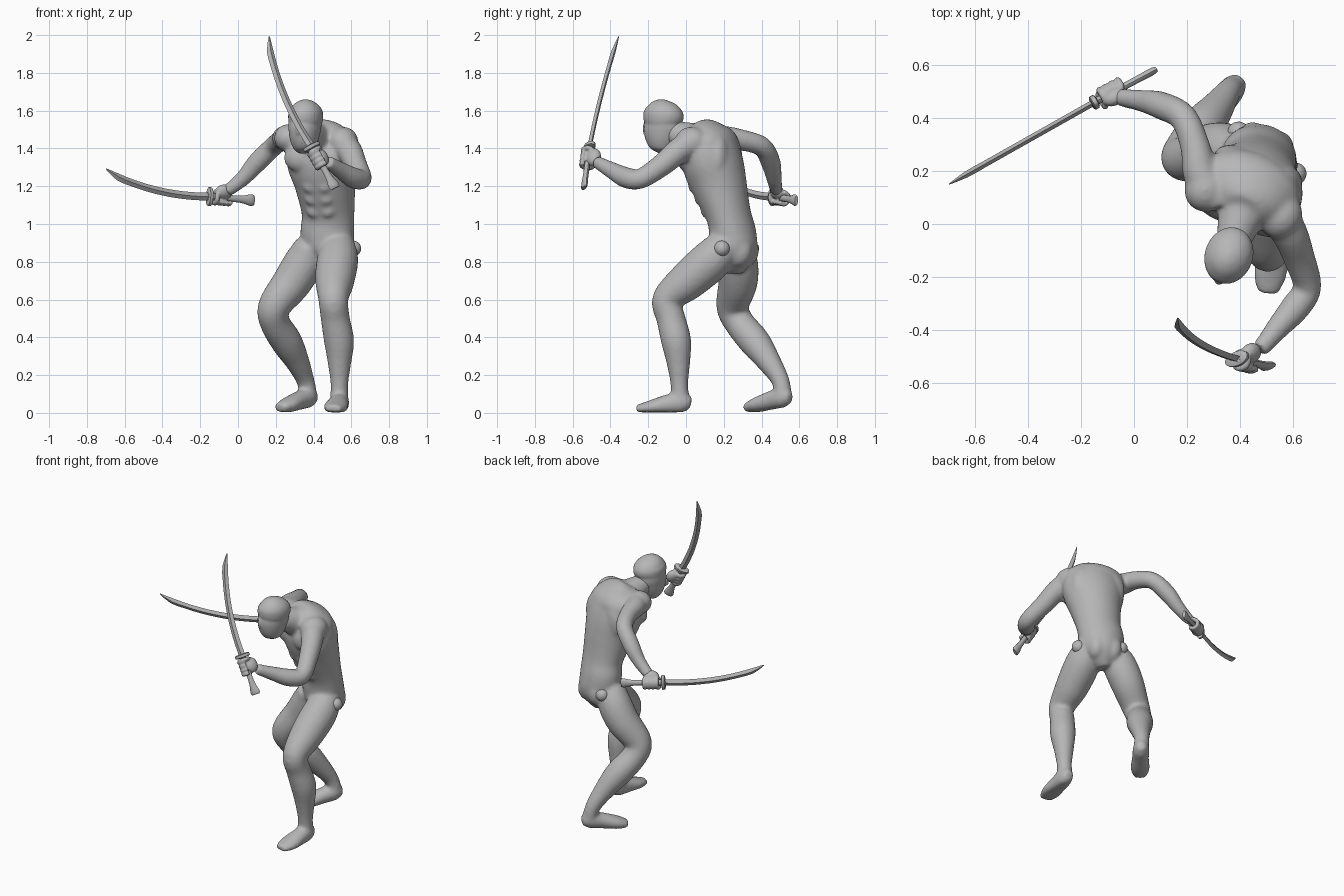
import bpy, bmesh, math
from mathutils import Vector, Matrix

old = bpy.data.objects.get("Cube")
if old:
    bpy.data.objects.remove(old, do_unlink=True)

grey = bpy.data.materials.new("plain grey")
grey.use_nodes = True
COL = (0.47, 0.47, 0.47, 1)
grey.diffuse_color = COL
grey.node_tree.nodes["Principled BSDF"].inputs["Base Color"].default_value = COL

SIDE = Vector((0.94, -0.34, 0)).normalized()   # towards the figure's left
FWD = Vector((-0.34, -0.94, 0)).normalized()   # way the chest faces
UP = Vector((0, 0, 1))


def spline(stations, steps):
    """Smoothly interpolate stations of (x, y, z, side radius, depth radius)."""
    p = [stations[0]] + list(stations) + [stations[-1]]
    out = []
    for i in range(1, len(p) - 2):
        for k in range(steps):
            t = k / steps
            out.append([0.5 * (2 * b + (c - a) * t + (2 * a - 5 * b + 4 * c - d) * t * t
                               + (3 * b - a - 3 * c + d) * t ** 3)
                        for a, b, c, d in zip(*p[i - 1:i + 3])])
    return out + [list(stations[-1])]


def loft(bm, stations, ref, sides=20, steps=5, floor=None):
    """Closed tube of elliptical rings; ref is the direction of the first radius."""
    pts = spline(stations, steps)
    cen = [Vector(p[:3]) for p in pts]
    rings = []
    for i, p in enumerate(pts):
        t = (cen[min(i + 1, len(cen) - 1)] - cen[max(i - 1, 0)]).normalized()
        s = (ref - t * ref.dot(t)).normalized()
        f = t.cross(s)
        ring = []
        for k in range(sides):
            a = math.tau * k / sides
            v = cen[i] + s * p[3] * math.cos(a) + f * p[4] * math.sin(a)
            if floor is not None:
                v.z = max(v.z, floor)
            ring.append(bm.verts.new(v))
        rings.append(ring)
    for r0, r1 in zip(rings, rings[1:]):
        for k in range(sides):
            j = (k + 1) % sides
            bm.faces.new((r0[k], r0[j], r1[j], r1[k]))
    bm.faces.new(rings[0][::-1])
    bm.faces.new(rings[-1])


def blob(bm, c, radii, x=SIDE, y=-FWD):
    """Ellipsoid turned to the axes x, y."""
    rot = Matrix((x, y, x.cross(y))).transposed().to_4x4()
    m = Matrix.Translation(c) @ rot @ Matrix.Diagonal((*radii, 1))
    bmesh.ops.create_uvsphere(bm, u_segments=24, v_segments=14, radius=1, matrix=m)


def finish(bm, name, voxel=0, soften=0, angle=180):
    bmesh.ops.recalc_face_normals(bm, faces=bm.faces)
    me = bpy.data.meshes.new(name)
    bm.to_mesh(me)
    bm.free()
    me.materials.append(grey)
    ob = bpy.data.objects.new(name, me)
    bpy.context.collection.objects.link(ob)
    bpy.ops.object.select_all(action='DESELECT')
    ob.select_set(True)
    bpy.context.view_layer.objects.active = ob
    bpy.ops.object.shade_smooth_by_angle(angle=math.radians(angle))
    if voxel:
        r = ob.modifiers.new("fuse", 'REMESH')
        r.mode = 'VOXEL'
        r.voxel_size = voxel
        r.use_smooth_shade = True
        s = ob.modifiers.new("soften", 'SMOOTH')
        s.factor = 0.5
        s.iterations = soften


def limb(bm, rows, ref, floor=None):
    loft(bm, [(*r, r[-1]) if len(r) == 4 else r for r in rows], Vector(ref), floor=floor)


def fist(bm, c, axis, wrist):
    """Palm, four curled fingers and a thumb closed round a grip along axis."""
    d = axis.normalized()
    w = wrist - c
    w = (w - d * w.dot(d)).normalized()
    n = d.cross(w)
    blob(bm, c + w * 0.034, (0.05, 0.042, 0.032), d, w)
    for i in range(5):
        turn = -1 if i == 4 else 1
        off = d * (0.045 if i == 4 else 0.036 - 0.026 * i)
        arc = []
        for k in range(5):
            a = turn * (0.5 + k * (0.75 if i == 4 else 1.0))
            v = c + off + (w * math.cos(a) + n * math.sin(a)) * 0.032
            arc.append((*v, 0.0135, 0.0135))
        loft(bm, arc, d, sides=10, steps=3)


# Torso
body = bmesh.new()
loft(body, [(.455, .25, .745, .045, .055), (.48, .255, .85, .125, .117), (.473, .247, .95, .145, .122),
            (.477, .225, 1.05, .142, .117), (.463, .178, 1.2, .163, .145), (.45, .145, 1.31, .192, .157),
            (.44, .12, 1.41, .19, .145), (.42, .08, 1.49, .14, .1), (.41, .06, 1.525, .07, .055)], SIDE, 32)
blob(body, Vector((.435, .14, 1.415)), (.2, .135, .12))                             # upper back
chest = Vector((.44, .128, 1.35))
for sgn in (-1, 1):
    blob(body, chest + SIDE * .083 * sgn + FWD * .098, (.09, .052, .075))           # chest muscle
    blob(body, chest + SIDE * .085 * sgn - FWD * .088 - UP * .01, (.09, .055, .13)) # shoulder blade
    blob(body, Vector((.49, .292, .86)) + SIDE * .055 * sgn, (.06, .078, .09))      # buttock
    for i in range(3):                                                             # stomach muscles
        blob(body, Vector((.46 + .006 * i, .172 + .022 * i, 1.2 - .065 * i)) + SIDE * .038 * sgn
             + FWD * (.13 - .0115 * i), (.04, .024, .036))
# Neck
limb(body, [(.42, .07, 1.43, .11), (.395, 0, 1.46, .082), (.37, -.08, 1.485, .062)], SIDE)

# Right arm, reaching back
blob(body, Vector((.27, .13, 1.455)), (.08, .085, .075))
limb(body, [(.33, .09, 1.44, .075), (.255, .18, 1.455, .068), (.232, .29, 1.445, .057), (.187, .402, 1.41, .053),
            (.105, .447, 1.33, .053), (.035, .465, 1.25, .043), (-.03, .475, 1.195, .036), (-.06, .48, 1.175, .033)],
     (.4, -.2, .7))
# Left arm, raised in front
blob(body, Vector((.555, .03, 1.435)), (.082, .09, .08))
limb(body, [(.50, .09, 1.44, .08), (.58, -.02, 1.40, .07), (.625, -.13, 1.31, .06), (.655, -.24, 1.24, .054),
            (.61, -.315, 1.245, .056), (.55, -.385, 1.28, .046), (.505, -.44, 1.31, .038), (.475, -.475, 1.33, .034)],
     (.6, -.2, .6))

# Left leg, forward
limb(body, [(.53, .22, .90, .09), (.527, .135, .81, .11), (.512, .01, .70, .104), (.505, -.1, .60, .08),
            (.515, -.08, .50, .077), (.535, -.052, .38, .08), (.537, -.04, .26, .062),
            (.537, -.035, .15, .047), (.535, -.03, .06, .05)], (1, 0, 0))
limb(body, [(.545, .025, .045, .027, .033), (.54, -.02, .055, .049, .057), (.53, -.10, .045, .056, .052),
            (.515, -.19, .03, .064, .036), (.505, -.262, .02, .04, .022)], (1, .15, 0), .003)
# Right leg, behind
limb(body, [(.39, .25, .89, .085), (.35, .275, .80, .105), (.285, .275, .69, .104), (.193, .247, .565, .087),
            (.195, .28, .48, .08), (.258, .365, .375, .083), (.315, .44, .27, .064),
            (.357, .5, .17, .048), (.375, .515, .08, .048)], (.8, -.5, 0))
limb(body, [(.405, .552, .078, .027, .03), (.375, .515, .082, .05, .054), (.325, .45, .066, .053, .05),
            (.265, .375, .042, .06, .04), (.222, .322, .026, .04, .025)], (.8, -.6, 0), .003)
finish(body, "body", .01, 12)

# Head: covered skull with a sunken eye band and a nose ridge
head = bmesh.new()
loft(head, [(.352, -.13, 1.375, .02, .02), (.35, -.128, 1.395, .052, .058), (.35, -.128, 1.44, .072, .086),
            (.352, -.126, 1.49, .082, .101), (.354, -.121, 1.518, .085, .103), (.355, -.12, 1.535, .086, .1),
            (.357, -.12, 1.555, .09, .108), (.36, -.118, 1.59, .089, .107), (.36, -.115, 1.625, .07, .083),
            (.36, -.112, 1.648, .04, .05), (.36, -.11, 1.658, .008, .01)], SIDE, 28)
blob(head, Vector((.352, -.128, 1.505)) + FWD * .095, (.013, .014, .035))
finish(head, "head", .008, 3)

# Hip joint balls
for name, c in (("left_hip_ball", (.61, .19, .87)), ("right_hip_ball", (.395, .345, .87))):
    bm = bmesh.new()
    blob(bm, Vector(c), (.042, .042, .042))
    finish(bm, name)

# Swords and hands: tip, guard, pommel, way the blade bows, wrist
swords = {
    "left": (Vector((.155, -.36, 1.99)), Vector((.39, -.51, 1.41)), Vector((.515, -.54, 1.19)),
             Vector((-.9, -.3, -.2)), Vector((.505, -.44, 1.31))),
    "right": (Vector((-.70, .15, 1.28)), Vector((-.15, .46, 1.145)), Vector((.085, .585, 1.125)),
              Vector((0, 0, -1)), Vector((-.03, .475, 1.22)))}
for side, (tip, guard, pommel, bulge, wrist) in swords.items():
    hand = bmesh.new()
    fist(hand, guard.lerp(pommel, .28), guard - pommel, wrist)
    finish(hand, side + "_hand", .006, 3)

    axis = (tip - guard).normalized()
    out = (bulge - axis * bulge.dot(axis)).normalized()
    blade = bmesh.new()
    rows = []
    for k in range(9):
        t = k / 8
        c = guard.lerp(tip, t) + out * .14 * t * (1 - t)
        rows.append((*c, .021 - .003 * t, .012))
    rows[-1] = (*(tip - out * .012), .003, .002)
    loft(blade, rows, out, sides=4, steps=2)
    finish(blade, side + "_sword_blade", angle=25)

    grip = bmesh.new()
    rows = [(*guard.lerp(pommel, t), a, b) for t, a, b in
            ((-.05, .021, .015), (.3, .018, .014), (.7, .019, .014), (.92, .031, .015), (1, .026, .01))]
    loft(grip, rows, out, sides=10, steps=3)
    finish(grip, side + "_sword_grip", angle=40)

    disc = bmesh.new()
    d = (guard - pommel).normalized()
    loft(disc, [(*(guard + d * h), r, r * .55) for h, r in
                ((-.012, .038), (-.008, .05), (.008, .05), (.012, .038))], out, sides=16, steps=1)
    finish(disc, side + "_sword_guard", angle=40)
